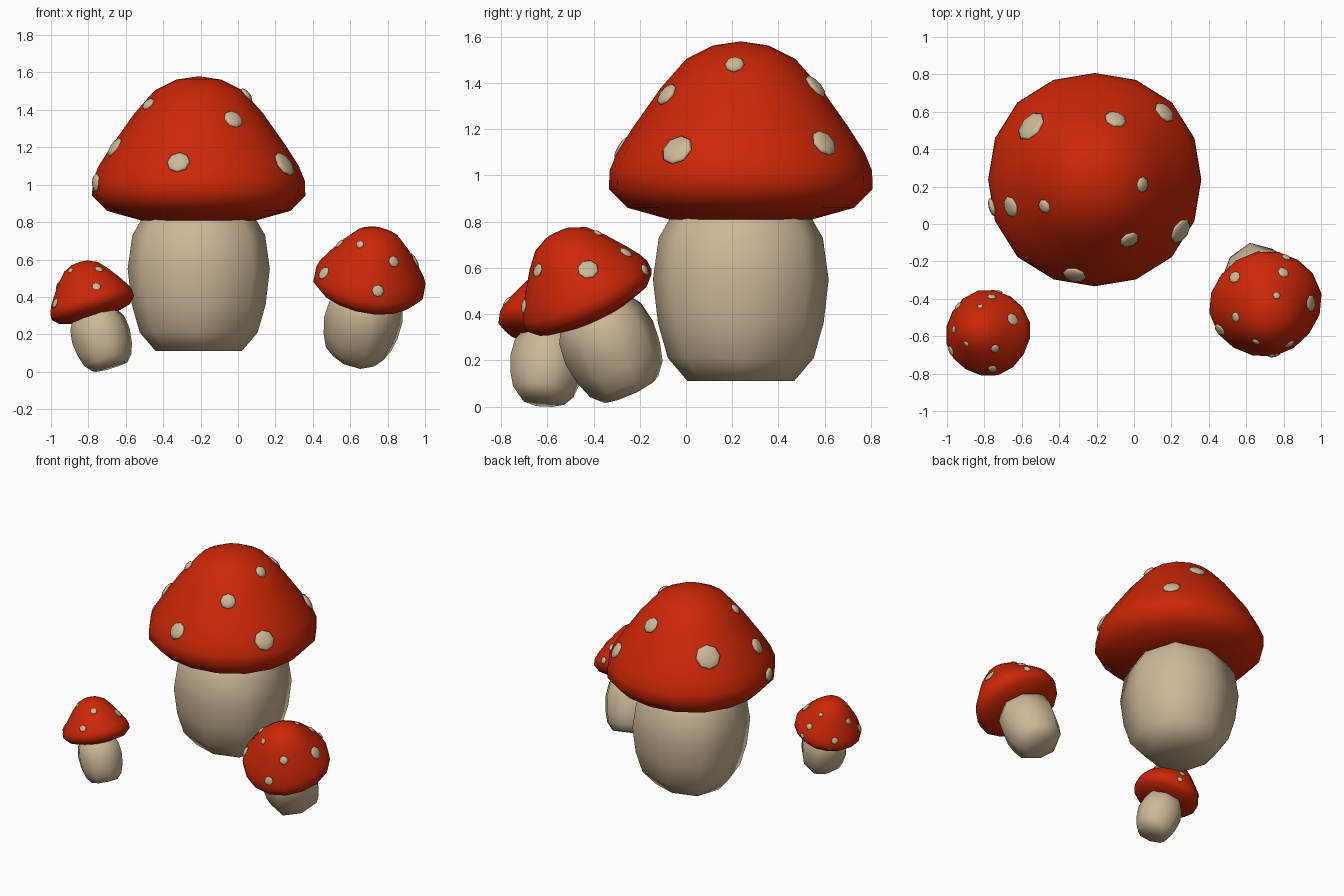
import bpy, bmesh, math
from mathutils import Matrix, Vector

if "Cube" in bpy.data.objects:
    bpy.data.objects.remove(bpy.data.objects["Cube"])


def material(name, rgb):
    m = bpy.data.materials.new(name)
    m.diffuse_color = (*rgb, 1)
    m.use_nodes = True
    m.node_tree.nodes["Principled BSDF"].inputs["Base Color"].default_value = m.diffuse_color
    return m


RED = material("cap red", (0.60, 0.020, 0.002))
CREAM = material("stem cream", (0.61, 0.48, 0.31))

# Profiles (radius, height) measured from the foot of the large mushroom
CAP = [(0, 1.47), (.12, 1.452), (.235, 1.395), (.345, 1.27), (.465, 1.10), (.535, .99),
       (.568, .91), (.57, .83), (.49, .75), (.31, .70), (0, .695)]
STEM = [(0, .85), (.22, .80), (.30, .715), (.355, .62), (.38, .44),
        (.358, .25), (.315, .10), (.23, 0), (0, 0)]
CAP_BULGE, STEM_BULGE = .025, .08   # extra radius on the diagonals

# Spots: azimuth in degrees, height, radius
SPOTS = [(258, 1.01, .063), (300, 1.24, .055), (329, 1.00, .073), (354, 1.37, .043),
         (44, 1.03, .063), (71, 1.275, .060), (140, 1.14, .088), (198, 1.09, .060),
         (195, .90, .050), (208, 1.32, .040)]


def bulge(a, amount):
    return 1 + amount * math.sin(2 * a) ** 2


def finish(bm, name, mat, matrix):
    bmesh.ops.recalc_face_normals(bm, faces=bm.faces)
    for f in bm.faces:
        f.smooth = True
    me = bpy.data.meshes.new(name)
    bm.to_mesh(me)
    bm.free()
    me.materials.append(mat)
    ob = bpy.data.objects.new(name, me)
    ob.matrix_world = matrix
    bpy.context.collection.objects.link(ob)


def lathe(profile, sides, amount):
    """Revolve a profile that starts and ends on the axis."""
    bm = bmesh.new()
    top = bm.verts.new((0, 0, profile[0][1]))
    end = bm.verts.new((0, 0, profile[-1][1]))
    turn = [2 * math.pi * i / sides for i in range(sides)]
    rings = [[bm.verts.new((r * bulge(a, amount) * math.cos(a),
                            r * bulge(a, amount) * math.sin(a), z)) for a in turn]
             for r, z in profile[1:-1]]
    for i in range(sides):
        j = (i + 1) % sides
        bm.faces.new((top, rings[0][i], rings[0][j]))
        bm.faces.new((end, rings[-1][j], rings[-1][i]))
        for a, b in zip(rings, rings[1:]):
            bm.faces.new((a[i], b[i], b[j], a[j]))
    return bm


def cap_surface(z):
    """Radius and outward slope normal of the cap at a height."""
    for (r0, z0), (r1, z1) in zip(CAP, CAP[1:]):
        if z0 >= z >= z1:
            t = (z0 - z) / (z0 - z1)
            return r0 + t * (r1 - r0), (z0 - z1, r1 - r0)


def spots():
    bm = bmesh.new()
    for az, z, size in SPOTS:
        a = math.radians(az)
        r, (nr, nz) = cap_surface(z)
        out = Vector((math.cos(a), math.sin(a), 0))
        normal = out * nr + Vector((0, 0, nz))
        rot = normal.to_track_quat('Z', 'Y').to_matrix().to_4x4()
        place = out * r * bulge(a, CAP_BULGE) * .993 + Vector((0, 0, z))
        mat = (Matrix.Translation(place) @ rot
               @ Matrix.Diagonal((size, size, .019, 1)))
        bmesh.ops.create_uvsphere(bm, u_segments=8, v_segments=6, radius=1, matrix=mat)
    return bm


def mushroom(label, foot, axis, scale, spin):
    tilt = Vector((0, 0, 1)).rotation_difference(Vector(axis)).to_matrix().to_4x4()
    m = (Matrix.Translation(foot) @ tilt @ Matrix.Rotation(math.radians(spin), 4, 'Z')
         @ Matrix.Scale(scale, 4))
    finish(lathe(STEM, 8, STEM_BULGE), label + "_stem", CREAM, m)
    finish(lathe(CAP, 16, CAP_BULGE), label + "_cap", RED, m)
    finish(spots(), label + "_spots", CREAM, m)


mushroom("large", (-.21, .237, .11), (0, 0, 1), 1, 0)
mushroom("small_left", (-.685, -.622, .026), (-.275, .115, .955), .40, -121)
mushroom("medium_right", (.635, -.236, .072), (.15, -.42, .893), .52, -125)
